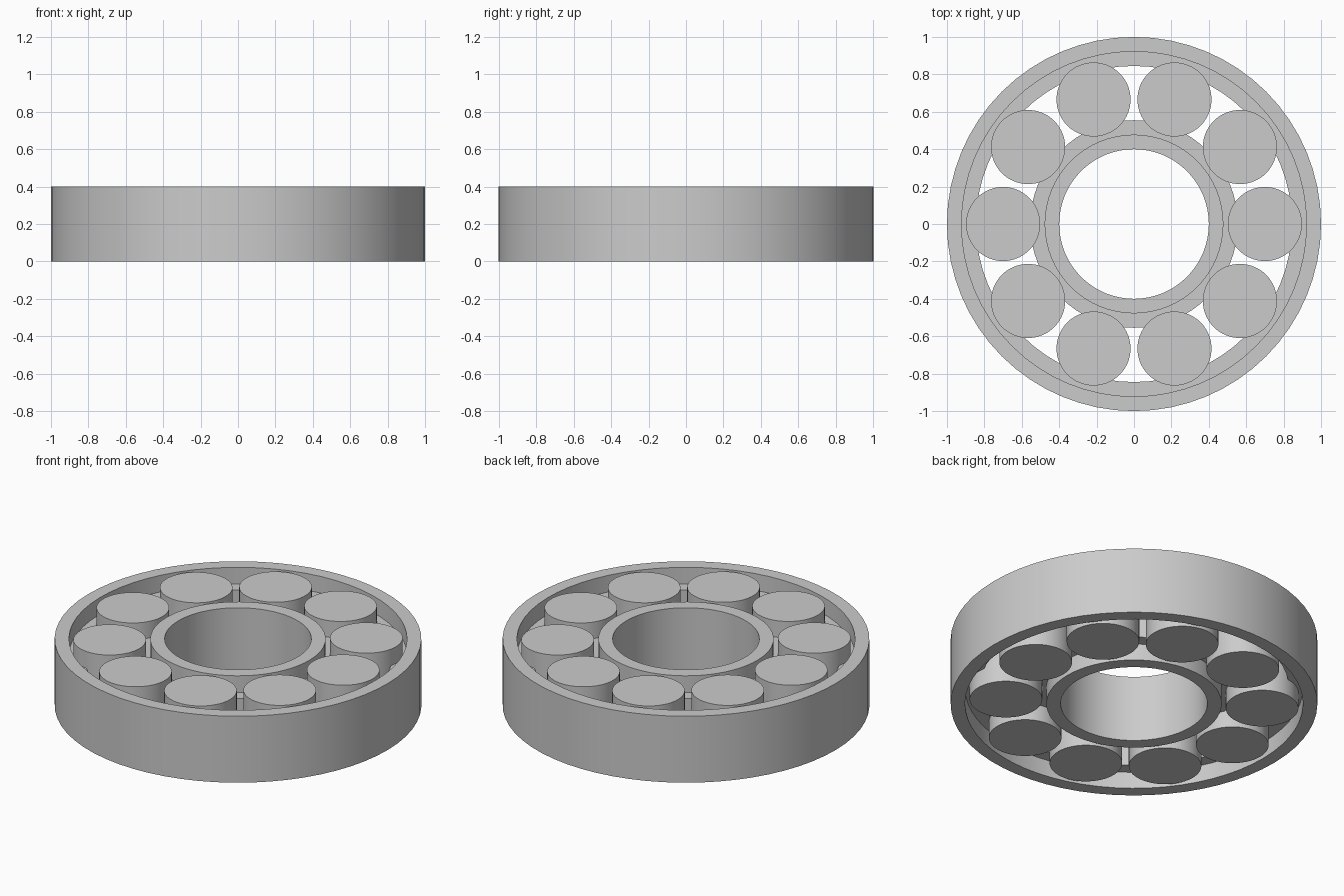
import bpy, bmesh, math
from mathutils import Matrix

cube = bpy.data.objects.get("Cube")
if cube:
    bpy.data.objects.remove(cube, do_unlink=True)

HEIGHT = 0.4
SHELF = 0.1          # depth of the raceway shelf below each face
SEGMENTS = 64
PITCH = 0.7          # radius of the circle of rollers
ROLLERS = 10

steel = bpy.data.materials.new("grey_steel")
steel.use_nodes = True
grey = (0.6, 0.6, 0.6, 1)
steel.diffuse_color = grey
steel.node_tree.nodes["Principled BSDF"].inputs["Base Color"].default_value = grey


def finish(name, bm):
    bmesh.ops.recalc_face_normals(bm, faces=bm.faces)
    mesh = bpy.data.meshes.new(name)
    bm.to_mesh(mesh)
    bm.free()
    mesh.materials.append(steel)
    obj = bpy.data.objects.new(name, mesh)
    bpy.context.collection.objects.link(obj)
    bpy.ops.object.select_all(action='DESELECT')
    obj.select_set(True)
    bpy.context.view_layer.objects.active = obj
    bpy.ops.object.shade_smooth_by_angle(angle=math.radians(30))
    return obj


def ring(name, wall, lip, rib):
    """Turn a race whose plain wall faces away from the rollers and whose rib faces them."""
    low, high = SHELF, HEIGHT - SHELF
    profile = [(wall, 0), (lip, 0), (lip, low), (rib, low),
               (rib, high), (lip, high), (lip, HEIGHT), (wall, HEIGHT)]
    bm = bmesh.new()
    loops = []
    for i in range(SEGMENTS):
        a = math.tau * i / SEGMENTS
        loops.append([bm.verts.new((r * math.cos(a), r * math.sin(a), z)) for r, z in profile])
    for i, here in enumerate(loops):
        there = loops[(i + 1) % SEGMENTS]
        for j in range(len(profile)):
            k = (j + 1) % len(profile)
            bm.faces.new((here[j], there[j], there[k], here[k]))
    return finish(name, bm)


# Outer and inner races
ring("outer_race", 1.0, 0.922, 0.845)
ring("inner_race", 0.4, 0.478, 0.555)

# Rollers, flush with both faces and sunk into the race ribs
for i in range(ROLLERS):
    a = math.tau * i / ROLLERS
    bm = bmesh.new()
    bmesh.ops.create_cone(
        bm, cap_ends=True, segments=SEGMENTS, radius1=0.198, radius2=0.198, depth=HEIGHT,
        matrix=Matrix.Translation((PITCH * math.cos(a), PITCH * math.sin(a), HEIGHT / 2)))
    finish(f"roller_{i + 1}", bm)
